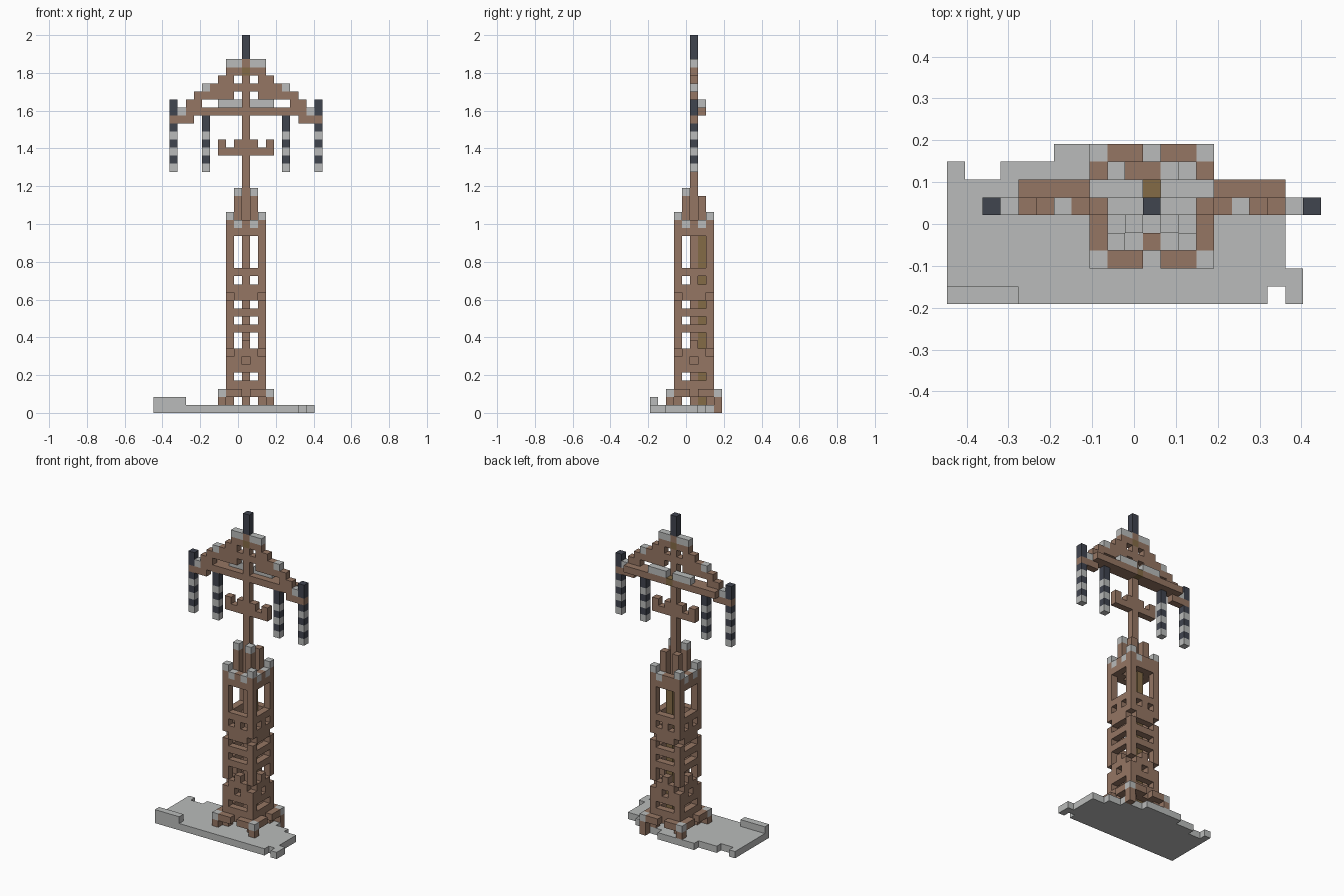
import bpy
import bmesh
from math import pi
from mathutils import Vector

if "Cube" in bpy.data.objects:
    bpy.data.objects.remove(bpy.data.objects["Cube"])

UNIT = 2 / 47                      # edge of one block
MAST = Vector((UNIT, UNIT, UNIT / 2))   # centre of the lowest mast block


def make_material(name, colour):
    material = bpy.data.materials.new(name)
    material.use_nodes = True
    material.diffuse_color = (*colour, 1)
    shader = material.node_tree.nodes["Principled BSDF"]
    shader.inputs["Base Color"].default_value = (*colour, 1)
    shader.inputs["Roughness"].default_value = 0.9
    return material


materials = [
    make_material("brown wood", (0.30, 0.18, 0.125)),
    make_material("pale stone", (0.49, 0.50, 0.495)),
    make_material("dark slate", (0.051, 0.058, 0.078)),
    make_material("olive wood", (0.23, 0.147, 0.062)),
]
BROWN, STONE, DARK, OLIVE = range(len(materials))
cells = {}


def span(value):
    """A single index or an inclusive pair, as a range."""
    first, last = value if isinstance(value, tuple) else (value, value)
    return range(first, last + 1)


def block(part, colour, x, y, z):
    for i in span(x):
        for j in span(y):
            for k in span(z):
                cells[i, j, k] = (part, colour)


def mirrored(part, colour, x, y, z):
    """Block on both sides of the mast."""
    block(part, colour, x, y, z)
    first, last = x if isinstance(x, tuple) else (x, x)
    block(part, colour, (-last, -first), y, z)


def ring(part, colour, radius, z):
    """Hollow square band around the mast."""
    for side in (-radius, radius):
        block(part, colour, (-radius, radius), side, z)
        block(part, colour, side, (-radius, radius), z)


def corners(part, colour, radius, z):
    for side in (-radius, radius):
        mirrored(part, colour, radius, side, z)


# Ragged stone base with a raised curb
for x, back in (((-11, -11), 2), ((-10, -9), 1), ((-8, -6), 2), ((-5, 0), 3),
                ((1, 3), 2), ((4, 5), 1), ((6, 7), 0)):
    block("base", STONE, x, (-5, back), 0)
del cells[7, -5, 0]
block("base", STONE, 8, (-5, -4), 0)
block("base_curb", STONE, (-11, -8), -5, 1)

# Feet: a broken band with stone-capped corner posts
ring("feet", BROWN, 3, 2)
for side in (-3, 3):
    del cells[0, side, 2]
    del cells[side, 0, 2]
corners("feet", BROWN, 3, 1)
corners("feet", STONE, 3, 2)
block("feet", BROWN, 3, 3, 0)

# Tower frame: corner posts and bands
corners("tower", BROWN, 2, (1, 23))
for z in ((2, 3), (5, 7), 10, 12, (14, 15), 17, 22):
    ring("tower", BROWN, 2, z)

# Corner notches, face notches and small stubs
for side in (-2, 2):
    for z in (7, 14):
        del cells[side, side, z]
        del cells[side, -side, z]
    del cells[0, side, 6]
    del cells[side, 0, 6]
    for z in (8, 16):
        block("tower", BROWN, 0, side, z)
        block("tower", BROWN, side, 0, z)

# Battlements and spires
ring("battlements", STONE, 2, 23)
for side in (-2, 2):
    block("battlements", BROWN, 0, side, 23)
    block("battlements", BROWN, side, 0, 23)
block("battlements", BROWN, -1, 2, 23)
corners("tower", BROWN, 2, 23)
corners("battlements", STONE, 2, 24)
corners("spires", BROWN, 1, (22, 26))
mirrored("spires", STONE, 1, -1, 27)

# Mast, tip and inner ladder post
block("mast", BROWN, 0, 0, (1, 43))
block("mast", OLIVE, 0, 0, 42)
block("mast_tip", DARK, 0, 0, (44, 46))
block("ladder_post", OLIVE, 0, 1, (1, 22))

# Small crossbar with upright pegs
mirrored("small_crossbar", BROWN, (1, 3), 0, 32)
for x in (1, 3):
    mirrored("small_crossbar", BROWN, x, 0, 33)

# Main crossbar with its rear rail
mirrored("crossbar", BROWN, (1, 7), (0, 1), 37)
block("crossbar", OLIVE, 0, 1, 37)
mirrored("rear_rail", STONE, (1, 3), 1, 38)
mirrored("crossbar", BROWN, (7, 9), 0, 36)
mirrored("crossbar", STONE, 8, 0, 37)

# Stepped gable with small openings
for x, z in (((6, 7), 38), ((2, 6), 39), ((1, 4), 40), ((2, 3), 41), ((1, 2), 42)):
    mirrored("gable", BROWN, x, 0, z)
mirrored("gable", STONE, 5, 0, 40)
mirrored("gable", STONE, (1, 2), 0, 43)

# Striped hanging banners
for x, top in ((5, 36), (9, 35)):
    for z in span((30, top)):
        striped = z % 2 or z == 36
        mirrored("banners", DARK if striped else STONE, x, 0, z)
mirrored("banner_tops", DARK, 9, 0, (37, 38))

# Skin each part with the exposed block faces only
DIRECTIONS = [Vector(d) for d in ((1, 0, 0), (-1, 0, 0), (0, 1, 0),
                                  (0, -1, 0), (0, 0, 1), (0, 0, -1))]
for part in sorted({entry[0] for entry in cells.values()}):
    bm = bmesh.new()
    for cell, (owner, colour) in cells.items():
        if owner != part:
            continue
        centre = MAST + Vector(cell) * UNIT
        for normal in DIRECTIONS:
            if tuple(int(c + n) for c, n in zip(cell, normal)) in cells:
                continue
            u = Vector((normal.y, normal.z, normal.x))
            v = normal.cross(u)
            middle = centre + normal * UNIT / 2
            corner_points = [middle + (u * s + v * t) * UNIT / 2
                             for s, t in ((-1, -1), (1, -1), (1, 1), (-1, 1))]
            face = bm.faces.new([bm.verts.new(p) for p in corner_points])
            face.material_index = colour
    bmesh.ops.remove_doubles(bm, verts=bm.verts[:], dist=UNIT / 100)
    bmesh.ops.dissolve_limit(bm, angle_limit=pi / 180, verts=bm.verts[:],
                             edges=bm.edges[:], delimit={"MATERIAL"})
    mesh = bpy.data.meshes.new(part)
    bm.to_mesh(mesh)
    bm.free()
    for material in materials:
        mesh.materials.append(material)
    bpy.context.collection.objects.link(bpy.data.objects.new(part, mesh))
